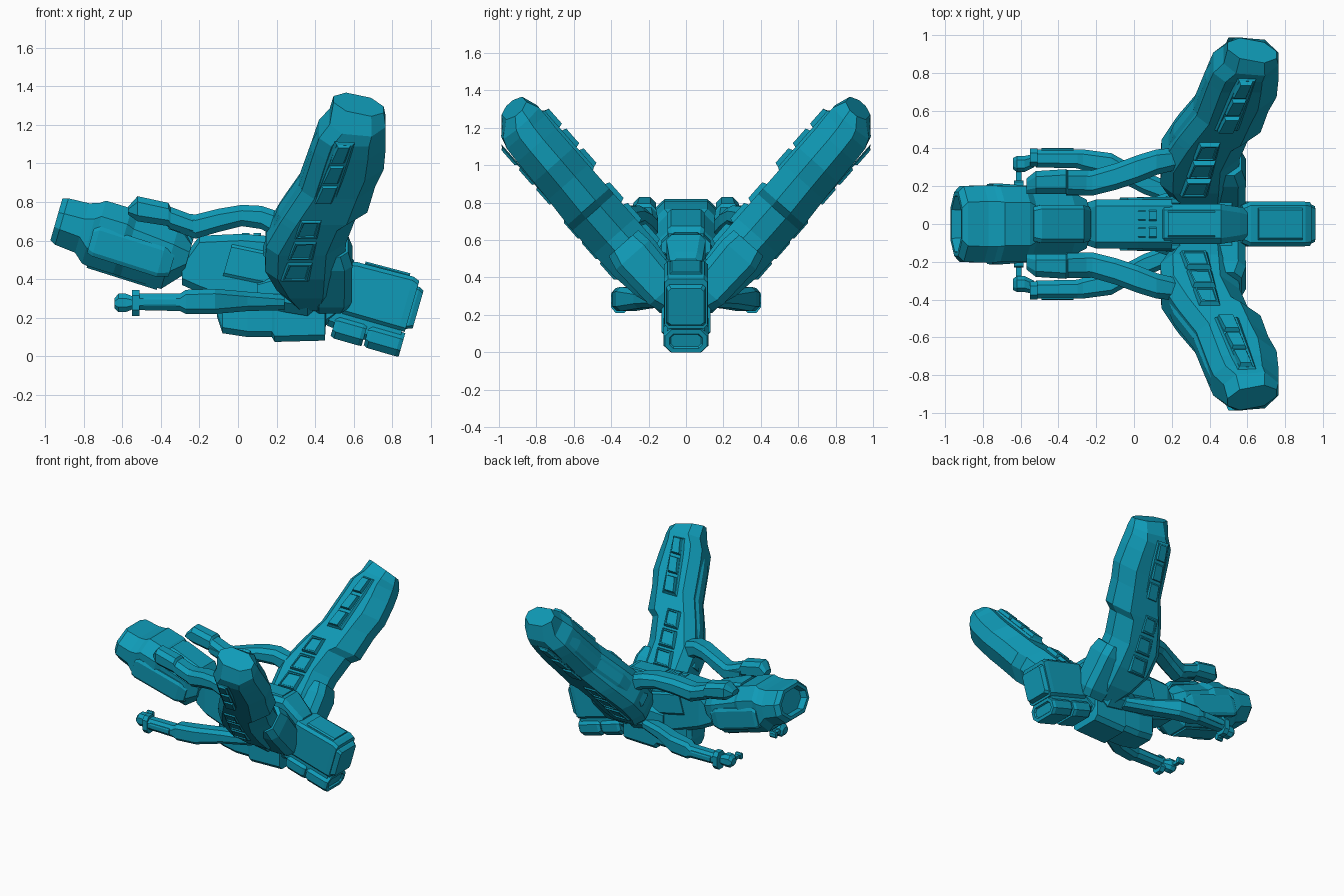
import bpy, bmesh, math
from mathutils import Vector

cube = bpy.data.objects.get("Cube")
if cube:
    bpy.data.objects.remove(cube, do_unlink=True)

teal = bpy.data.materials.new("teal paint")
teal.use_nodes = True
COLOR = (0.005, 0.33, 0.48, 1)
teal.diffuse_color = COLOR
teal.node_tree.nodes["Principled BSDF"].inputs["Base Color"].default_value = COLOR

TILT = math.radians(16)
CT, ST = math.cos(TILT), math.sin(TILT)


# Frames map (station, across, up) to world space
def level(s, a, b):
    return Vector((s, a, b))


def tilted(s, a, b):
    return Vector((s * CT + b * ST, a, b * CT - s * ST))


def wing(u, x, w):
    u += 2 * max(0, u - 1.45) * (.62 - x)  # slanted tip
    return Vector((x, .66 * u + .75 * w, .75 * u - .66 * w))


def finish(name, bm, mirror):
    bmesh.ops.recalc_face_normals(bm, faces=bm.faces)
    mesh = bpy.data.meshes.new(name)
    bm.to_mesh(mesh)
    bm.free()
    mesh.materials.append(teal)
    obj = bpy.data.objects.new(name, mesh)
    bpy.context.collection.objects.link(obj)
    if mirror:
        mod = obj.modifiers.new("Mirror", 'MIRROR')
        mod.use_axis = (False, True, False)
    return obj


def loft(name, stations, frame=level, chamfer=.03, mirror=False, caps=(0, 0), far=0):
    """Chamfered sections (station, a0, a1, b0, b1); caps give recess depth,
    far is a wider chamfer for the a1 side."""
    bm = bmesh.new()
    rings = []
    for s, a0, a1, b0, b1 in stations:
        wide, tall = (a1 - a0) * .25, (b1 - b0) * .33
        ca, cb = min(chamfer, wide), min(chamfer, tall)
        fa, fb = min(far or chamfer, wide), min(far or chamfer, tall)
        pts = [(a0 + ca, b0), (a1 - fa, b0), (a1, b0 + fb), (a1, b1 - fb),
               (a1 - fa, b1), (a0 + ca, b1), (a0, b1 - cb), (a0, b0 + cb)]
        rings.append([bm.verts.new(frame(s, a, b)) for a, b in pts])
    for r, q in zip(rings, rings[1:]):
        for i in range(8):
            j = (i + 1) % 8
            bm.faces.new((r[i], r[j], q[j], q[i]))
    ends = [bm.faces.new(rings[0]), bm.faces.new(rings[-1])]
    bmesh.ops.recalc_face_normals(bm, faces=bm.faces)
    for face, depth in zip(ends, caps):
        if depth:
            bmesh.ops.inset_region(bm, faces=[face], thickness=.025)
            bmesh.ops.inset_region(bm, faces=[face], thickness=.008, depth=-depth)
    return finish(name, bm, mirror)


def sym(stations):
    """Sections symmetric across the centre: (station, half, b0, b1)."""
    return [(s, -h, h, b0, b1) for s, h, b0, b1 in stations]


def panel_row(name, start, end, w0, w1, count, recess=True):
    """Row of bevelled plates on a wing face between two (u, x0, x1) edges."""
    bm = bmesh.new()
    s, e = Vector(start), Vector(end)
    for k in range(count):
        p, q = s.lerp(e, (k + .04) / count), s.lerp(e, (k + .96) / count)
        rings = []
        for w, m in ((w0, 0), (w1, .012)):
            corners = ((p[0] + m, p[1] + m), (p[0] + m, p[2] - m),
                       (q[0] - m, q[2] - m), (q[0] - m, q[1] + m))
            rings.append([bm.verts.new(wing(u, x, w)) for u, x in corners])
        lo, hi = rings
        for i in range(4):
            j = (i + 1) % 4
            bm.faces.new((lo[i], lo[j], hi[j], hi[i]))
        bm.faces.new(lo)
        top = bm.faces.new(hi)
        bmesh.ops.recalc_face_normals(bm, faces=bm.faces)
        if recess:
            bmesh.ops.inset_region(bm, faces=[top], thickness=.012)
            bmesh.ops.inset_region(bm, faces=[top], thickness=.004, depth=-.008)
    return finish(name, bm, True)


# Nose pod
loft("nose_pod", sym([(-1.10, .17, .31, .535), (-1.07, .2, .295, .545),
     (-.96, .205, .284, .55), (-.91, .205, .24, .565), (-.88, .2, .235, .587),
     (-.74, .2, .232, .585), (-.70, .18, .23, .57), (-.48, .17, .226, .55),
     (-.39, .13, .326, .51)]), tilted, .085, caps=(.05, 0))
loft("pod_top_plate", sym([(-.72, .09, .55, .59), (-.68, .1, .54, .6),
     (-.44, .1, .53, .575), (-.39, .09, .47, .53)]), tilted, .02)
loft("pod_side_plate", [(-.90, .17, .212, .30, .43), (-.87, .17, .215, .29, .45),
     (-.52, .14, .19, .28, .44), (-.46, .12, .17, .3, .42)], tilted, .02, True)
loft("pod_keel", sym([(-.88, .09, .225, .3), (-.5, .09, .215, .3)]), tilted, .02)

# Neck and central hull
loft("neck", sym([(-.29, .1, .37, .5), (-.2, .13, .33, .625),
     (.02, .13, .25, .635), (.2, .13, .22, .62)]), chamfer=.035)
loft("neck_side_plate", [(-.19, .1, .14, .38, .55), (.09, .1, .145, .4, .57)],
     tilted, .015, True)
for y in (-.045, .045):
    for x in (.02, .08):
        loft("neck_vent", [(x, y - .03, y + .03, .6, .64),
             (x + .04, y - .03, y + .03, .6, .638)], chamfer=.01)
loft("lower_hull", sym([(-.11, .08, .21, .36), (-.08, .11, .12, .4),
     (.05, .12, .1, .45), (.175, .12, .1, .5), (.19, .13, .075, .5),
     (.45, .13, .082, .5), (.455, .11, .16, .45), (.58, .1, .25, .45)]))
loft("hull_shoulder", sym([(.1, .14, .26, .42), (.24, .19, .23, .46),
     (.36, .19, .21, .5), (.52, .18, .34, .5)]), chamfer=.05)
loft("spine", sym([(.13, .1, .4, .6), (.16, .105, .4, .635), (.46, .105, .4, .63),
     (.56, .09, .38, .54), (.6, .08, .36, .5)]))
loft("spine_plate", sym([(.18, .07, .61, .643), (.43, .07, .61, .638)]), chamfer=.01)
loft("wing_root", [(.26, .38, .57, -.22, -.04), (.32, .38, .59, -.24, -.02),
     (.58, .4, .592, -.25, -.01), (.66, .4, .57, -.24, -.03)],
     wing, .04, True)

# Tail: upper and lower boxes with plates
loft("tail_box", sym([(.42, .1, .38, .63), (.46, .118, .36, .64),
     (.76, .118, .36, .648), (.795, .115, .36, .635)]), tilted, .02)
loft("tail_back_plate", sym([(.78, .105, .37, .605), (.805, .105, .38, .605),
     (.83, .095, .39, .592)]), tilted, .015)
loft("tail_top_plate", sym([(.50, .085, .63, .655), (.74, .085, .63, .66)]),
     tilted, .01)
for s0, s1, rear in ((.432, .60, 0), (.61, .8, .012)):
    loft("tail_lower_box", sym([(s0, .108, .235, .35), (s0 + .02, .12, .226, .355),
         (s1 - .02, .12, .226, .355), (s1, .112, .228, .355)]), tilted, .035,
         caps=(0, rear))
loft("tail_core", sym([(.4, .1, .28, .5), (.78, .1, .25, .5)]), tilted)

# Raised wings, swept in x along their length
loft("wing", [(.28, .28, .46, -.19, -.04), (.40, .2, .52, -.25, 0),
     (.55, .14, .55, -.27, .02), (.72, .145, .56, -.27, .025),
     (.89, .22, .61, -.27, .025), (.93, .24, .67, -.27, .025),
     (1.1, .33, .71, -.27, .015), (1.22, .36, .755, -.27, .01),
     (1.36, .395, .765, -.27, .005), (1.45, .42, .765, -.275, 0),
     (1.51, .475, .765, -.275, -.02), (1.59, .495, .755, -.245, -.1)],
     wing, .065, True, far=.125)
loft("wing_leading_rail", [(.62, .13, .2, -.19, -.06), (.9, .21, .3, -.19, -.06),
     (1.1, .315, .4, -.19, -.06), (1.34, .38, .46, -.19, -.06),
     (1.46, .43, .5, -.18, -.07)], wing, .03, True)
for label, base, tip, out, dx in (("inner", -.265, -.268, -1, 0),
                                  ("outer", .018, .006, .5, -.045)):
    low, high = Vector((0, dx, dx)), Vector((0, dx, dx - .01))
    panel_row(label + "_root_panels", Vector((.53, .24, .39)) + low * .5,
              Vector((.97, .345, .46)) + low * .5, base, base + out * .03, 3)
    panel_row(label + "_tip_frame", Vector((1.04, .42, .55)) + low,
              Vector((1.5, .55, .665)) + high, tip, tip + out * .018, 1, False)
    panel_row(label + "_tip_panels", Vector((1.06, .435, .535)) + low,
              Vector((1.48, .555, .645)) + high, tip, tip + out * .042, 3, False)

# Upper guns on curved struts
loft("upper_gun", [(-.57, .16, .24, .735, .775), (-.52, .16, .28, .70, .83),
     (-.36, .16, .29, .675, .795), (-.35, .155, .285, .66, .775),
     (-.23, .15, .285, .62, .73)], chamfer=.03, mirror=True)
loft("upper_strut", [(-.36, .15, .26, .66, .75), (-.22, .15, .285, .61, .735),
     (-.1, .18, .32, .645, .765), (.02, .22, .365, .675, .785),
     (.12, .26, .395, .66, .78), (.24, .29, .405, .59, .74)],
     chamfer=.03, mirror=True)

# Lower guns on straight arms
loft("lower_gun", [(-.52, .3, .395, .24, .325), (-.3, .295, .395, .235, .325),
     (-.27, .285, .395, .22, .345), (-.12, .25, .375, .22, .35),
     (.05, .16, .28, .235, .335), (.24, .09, .2, .24, .32)],
     chamfer=.025, mirror=True)
loft("gun_collar", [(-.55, .305, .4, .21, .345), (-.51, .305, .4, .21, .345)],
     chamfer=.03, mirror=True)
loft("gun_side_plate", [(-.49, .38, .402, .26, .305), (-.32, .38, .402, .26, .305)],
     chamfer=.01, mirror=True)
loft("gun_muzzle", [(-.64, .29, .35, .25, .3), (-.62, .275, .36, .23, .325),
     (-.58, .275, .36, .23, .325), (-.53, .3, .37, .25, .305)],
     chamfer=.025, mirror=True)
loft("gun_pin", [(-.625, .2, .29, .265, .29), (-.595, .2, .29, .265, .29)],
     chamfer=.008, mirror=True)
loft("pin_knob", [(-.635, .2, .23, .255, .3), (-.585, .2, .23, .255, .3)],
     chamfer=.01, mirror=True)
